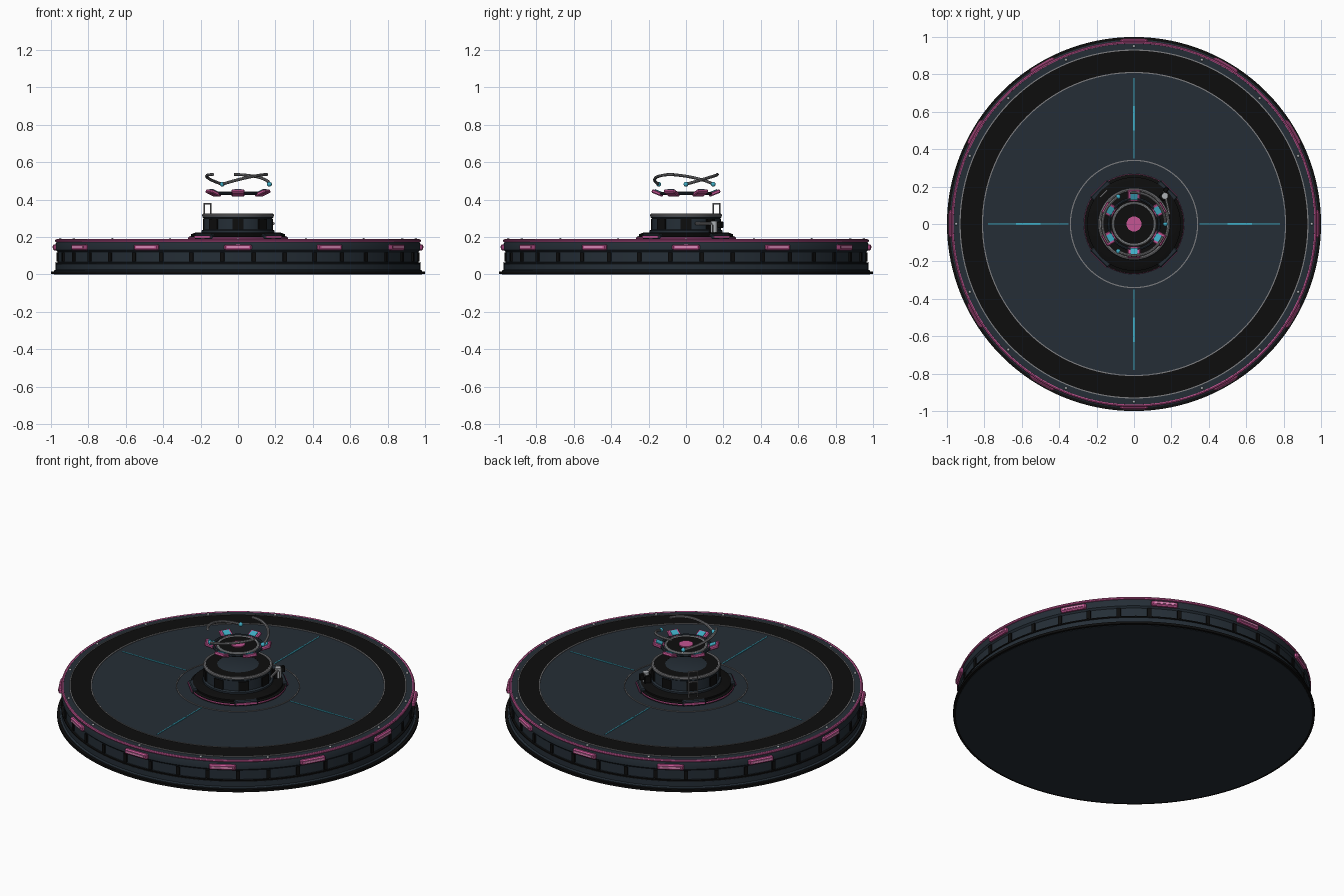
import bpy, bmesh
from math import pi, sin, cos, radians
from mathutils import Matrix, Vector

cube = bpy.data.objects.get("Cube")
if cube:
    bpy.data.objects.remove(cube, do_unlink=True)


def material(name, color):
    m = bpy.data.materials.new(name)
    m.use_nodes = True
    m.diffuse_color = (*color, 1)
    m.node_tree.nodes["Principled BSDF"].inputs["Base Color"].default_value = (*color, 1)
    return m


slate = material("dark slate", (0.018, 0.027, 0.037))
black = material("black", (0.004, 0.004, 0.004))
pink = material("pink", (0.55, 0.09, 0.29))
pale_pink = material("pale pink", (0.72, 0.25, 0.48))
cyan = material("cyan", (0.05, 0.42, 0.56))
grey = material("steel grey", (0.2, 0.2, 0.21))
light = material("light grey", (0.42, 0.44, 0.46))
parts = []


def finish(name, bm, mats):
    bmesh.ops.recalc_face_normals(bm, faces=bm.faces)
    me = bpy.data.meshes.new(name)
    bm.to_mesh(me)
    bm.free()
    for m in mats:
        me.materials.append(m)
    ob = bpy.data.objects.new(name, me)
    bpy.context.collection.objects.link(ob)
    parts.append(ob)
    return ob


def lathe(name, profile, mat, closed=False, steps=128):
    """Turn a profile of (radius, height) points round the z axis."""
    bm = bmesh.new()
    verts = [bm.verts.new((r, 0, z)) for r, z in profile]
    pairs = list(zip(verts, verts[1:] + verts[:1])) if closed else list(zip(verts, verts[1:]))
    edges = [bm.edges.new(p) for p in pairs]
    bmesh.ops.spin(bm, geom=verts + edges, cent=(0, 0, 0), axis=(0, 0, 1),
                   angle=2 * pi, steps=steps, use_merge=True)
    bmesh.ops.remove_doubles(bm, verts=bm.verts, dist=0.0002)
    return finish(name, bm, [mat])


def band(name, r0, r1, z0, z1, mat):
    return lathe(name, [(r0, z0), (r1, z0), (r1, z1), (r0, z1)], mat, True)


def hoop(name, radius, z, tube, mat):
    pts = [(radius + tube * cos(a * pi / 4), z + tube * sin(a * pi / 4)) for a in range(8)]
    return lathe(name, pts, mat, True)


def polar(angle, radius, z, tilt=0):
    """Place with local x pointing outwards."""
    return (Matrix.Rotation(radians(angle), 4, 'Z') @ Matrix.Translation((radius, 0, z))
            @ Matrix.Rotation(radians(-tilt), 4, 'Y'))


def boxes(name, size, places, mat, bevel=0):
    bm = bmesh.new()
    for p in places:
        bmesh.ops.create_cube(bm, size=1, matrix=p @ Matrix.Diagonal((*size, 1)))
    if bevel:
        bmesh.ops.bevel(bm, geom=bm.edges[:], offset=bevel, segments=1, affect='EDGES')
    return finish(name, bm, [mat])


def around(count, radius, z, start=0, tilt=0):
    return [polar(start + i * 360 / count, radius, z, tilt) for i in range(count)]


def balls(name, radius, places, mat):
    bm = bmesh.new()
    for p in places:
        bmesh.ops.create_uvsphere(bm, u_segments=12, v_segments=8, radius=radius, matrix=p)
    return finish(name, bm, [mat])


def rod(name, a, b, radius, mat):
    a, b = Vector(a), Vector(b)
    bm = bmesh.new()
    m = Matrix.Translation((a + b) / 2) @ (b - a).to_track_quat('Z', 'Y').to_matrix().to_4x4()
    bmesh.ops.create_cone(bm, cap_ends=True, segments=12, radius1=radius, radius2=radius,
                          depth=(b - a).length, matrix=m)
    return finish(name, bm, [mat])


# Main platform
lathe("platform_body", [(0, 0), (0.985, 0), (0.985, 0.02), (0.975, 0.025), (0.975, 0.055),
                        (0.965, 0.065), (0.965, 0.12), (0.975, 0.13), (0.975, 0.165),
                        (0.965, 0.185), (0, 0.185)], slate)
band("foot_lip", 0.97, 1.0, 0.002, 0.016, black)
band("foot_groove", 0.96, 0.978, 0.057, 0.064, black)
boxes("side_notches", (0.02, 0.022, 0.05), around(36, 0.963, 0.093, 5), black)

# Rim lights
hoop("rim_light", 0.971, 0.18, 0.008, pink)
boxes("rim_lamp_frames", (0.03, 0.15, 0.032), around(12, 0.975, 0.145), pink, 0.007)
boxes("rim_lamp_strips", (0.006, 0.115, 0.01), around(12, 0.99, 0.146), pale_pink)

# Deck markings
band("deck_track", 0.81, 0.93, 0.18, 0.187, black)
for label, r in (("inner", 0.81), ("outer", 0.93), ("centre", 0.34)):
    band(label + "_deck_line", r - 0.003, r + 0.003, 0.182, 0.189, grey)
boxes("deck_thin_lines", (0.43, 0.005, 0.004), around(4, 0.565, 0.186), cyan)
boxes("deck_thick_lines", (0.13, 0.01, 0.005), around(4, 0.565, 0.187), cyan)
balls("deck_bolts", 0.008, around(16, 0.95, 0.186), light)

# Pedestal
lathe("pedestal_foot", [(0, 0.18), (0.265, 0.18), (0.265, 0.2), (0.25, 0.205),
                        (0.25, 0.215), (0.225, 0.225), (0, 0.225)], black)
hoop("pedestal_light", 0.262, 0.193, 0.006, pink)
boxes("foot_clamps", (0.035, 0.13, 0.03), around(4, 0.25, 0.2, 45), slate, 0.006)
boxes("foot_clamp_lights", (0.008, 0.12, 0.01), around(4, 0.268, 0.2, 45), pink)
lathe("pedestal_drum", [(0, 0.22), (0.195, 0.22), (0.195, 0.235), (0.183, 0.24),
                        (0.183, 0.3), (0.19, 0.305), (0.19, 0.318), (0.12, 0.318),
                        (0.11, 0.322), (0, 0.322)], slate)
boxes("drum_panels", (0.012, 0.06, 0.055), around(8, 0.182, 0.268, 45), black)
band("drum_top_ring", 0.115, 0.176, 0.31, 0.321, black)
hoop("drum_top_rail", 0.184, 0.317, 0.009, grey)

# Small mast beside the pedestal
mast = polar(135, 0.23, 0)
for side in (-1, 1):
    p = mast @ Vector((0, side * 0.024, 0))
    rod("mast_pole", (p.x, p.y, 0.2), (p.x, p.y, 0.38), 0.004, grey)
boxes("mast_rungs", (0.008, 0.052, 0.006),
      [polar(135, 0.23, z) for z in (0.25, 0.315, 0.378)], grey)

# Side arm beside the pedestal
boxes("arm_block", (0.04, 0.04, 0.05), [polar(43, 0.215, 0.245)], black, 0.005)
rod("arm_bar", (0.19, 0.05, 0.272), (0.16, 0.185, 0.272), 0.007, grey)
rod("arm_joint", (0.165, 0.15, 0.225), (0.165, 0.15, 0.285), 0.018, light)
boxes("arm_tip", (0.03, 0.025, 0.035), [polar(47, 0.25, 0.265)], black, 0.004)

# Floating emitter ring
band("emitter_plate", 0.0005, 0.105, 0.43, 0.437, black)
band("emitter_hub", 0.0005, 0.04, 0.434, 0.443, pink)
hoop("emitter_inner_rail", 0.112, 0.435, 0.007, light)
hoop("emitter_outer_rail", 0.135, 0.432, 0.008, slate)
boxes("emitter_blocks", (0.065, 0.068, 0.02), around(6, 0.152, 0.435, 30, 22), pink, 0.005)
boxes("emitter_lenses", (0.036, 0.04, 0.006), around(6, 0.149, 0.446, 30, 22), cyan)

# Rising spiral wires with glowing ends
for i in range(3):
    curve = bpy.data.curves.new("spiral_path", 'CURVE')
    curve.dimensions = '3D'
    curve.bevel_depth = 0.008
    curve.bevel_resolution = 2
    curve.use_fill_caps = True
    spline = curve.splines.new('POLY')
    spline.points.add(20)
    for k, pt in enumerate(spline.points):
        t = k / 20
        a = radians(120 * i + 97 * t)
        pt.co = (0.168 * cos(a), 0.168 * sin(a), 0.482 + 0.052 * sin(t * pi / 2), 1)
    temp = bpy.data.objects.new("spiral_temp", curve)
    me = bpy.data.meshes.new_from_object(temp)
    bpy.data.objects.remove(temp)
    me.materials.clear()
    me.materials.append(grey)
    wire = bpy.data.objects.new("spiral_wire", me)
    bpy.context.collection.objects.link(wire)
    parts.append(wire)
balls("spiral_tips", 0.013, around(3, 0.168, 0.482), cyan)

# Smooth the round surfaces, keep edges crisp
bpy.ops.object.select_all(action='DESELECT')
for ob in parts:
    ob.select_set(True)
bpy.context.view_layer.objects.active = parts[0]
bpy.ops.object.shade_smooth_by_angle(angle=radians(30))
